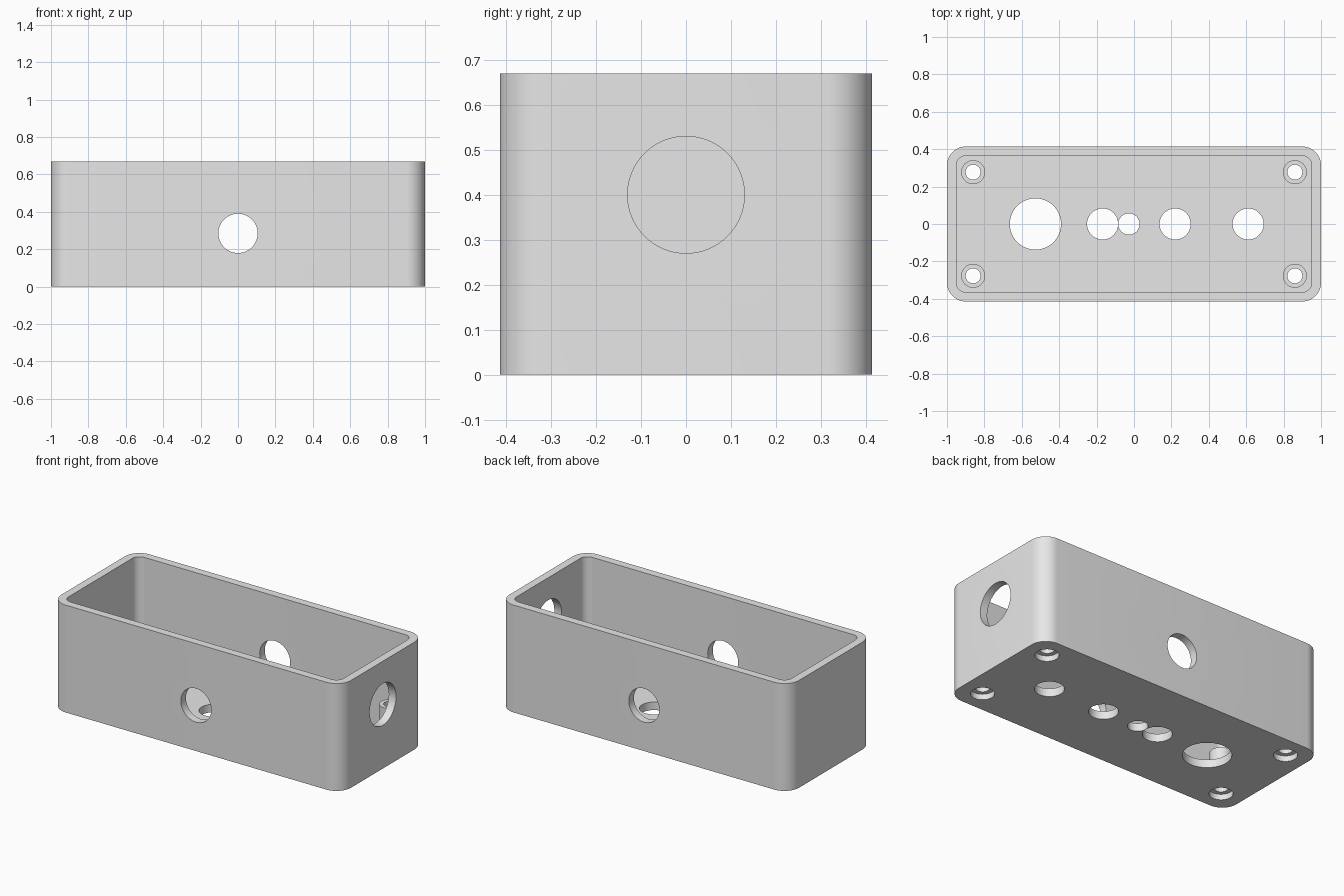
import bpy
import bmesh
import math
from mathutils import Matrix, Vector

cube = bpy.data.objects.get("Cube")
if cube:
    bpy.data.objects.remove(cube, do_unlink=True)

HALF_X, HALF_Y, HEIGHT = 1.0, 0.414, 0.67
WALL, FLOOR = 0.05, 0.05
POST_X, POST_Y = 0.86, 0.277

grey = bpy.data.materials.new("plain grey")
grey.use_nodes = True
grey.diffuse_color = (0.8, 0.8, 0.8, 1)
grey.node_tree.nodes["Principled BSDF"].inputs["Base Color"].default_value = grey.diffuse_color


def finish(name, bm):
    bmesh.ops.recalc_face_normals(bm, faces=bm.faces)
    mesh = bpy.data.meshes.new(name)
    bm.to_mesh(mesh)
    bm.free()
    mesh.materials.append(grey)
    obj = bpy.data.objects.new(name, mesh)
    bpy.context.collection.objects.link(obj)
    return obj


def rounded_block(name, hx, hy, radius, z0, z1, steps=12):
    """Upright block with rounded vertical corners."""
    bm = bmesh.new()
    ring = []
    for quarter, (sx, sy) in enumerate([(1, 1), (-1, 1), (-1, -1), (1, -1)]):
        for i in range(steps + 1):
            a = math.pi / 2 * (quarter + i / steps)
            ring.append(bm.verts.new((sx * (hx - radius) + radius * math.cos(a),
                                      sy * (hy - radius) + radius * math.sin(a), z0)))
    base = bm.faces.new(ring)
    top = bmesh.ops.extrude_face_region(bm, geom=[base])["geom"]
    bmesh.ops.translate(bm, vec=(0, 0, z1 - z0),
                        verts=[v for v in top if isinstance(v, bmesh.types.BMVert)])
    return finish(name, bm)


def cylinder(name, radius, start, end):
    """Cylinder between two points."""
    start, end = Vector(start), Vector(end)
    axis = end - start
    turn = axis.to_track_quat('Z', 'Y').to_matrix().to_4x4()
    bm = bmesh.new()
    bmesh.ops.create_cone(bm, cap_ends=True, segments=64, radius1=radius, radius2=radius,
                          depth=axis.length,
                          matrix=Matrix.Translation((start + end) / 2) @ turn)
    return finish(name, bm)


def combine(target, tool, operation):
    """Apply a boolean and discard the tool."""
    tool.hide_render = True
    mod = target.modifiers.new(operation.lower(), 'BOOLEAN')
    mod.operation, mod.solver, mod.object = operation, 'EXACT', tool
    bpy.context.view_layer.update()
    result = bpy.data.meshes.new_from_object(
        target.evaluated_get(bpy.context.evaluated_depsgraph_get()))
    target.modifiers.clear()
    target.data = result
    bpy.data.objects.remove(tool, do_unlink=True)


# Open-topped shell
enclosure = rounded_block("enclosure", HALF_X, HALF_Y, 0.1, 0, HEIGHT)
combine(enclosure, rounded_block("cavity", HALF_X - WALL, HALF_Y - WALL, 0.05,
                                 FLOOR, HEIGHT + 0.1), 'DIFFERENCE')

# Corner screw posts with through holes and recesses underneath
for x in (-POST_X, POST_X):
    for y in (-POST_Y, POST_Y):
        combine(enclosure, cylinder("post", 0.064, (x, y, 0.045), (x, y, 0.26)), 'UNION')
        combine(enclosure, cylinder("screw_hole", 0.04, (x, y, -0.1), (x, y, 0.4)), 'DIFFERENCE')
        combine(enclosure, cylinder("screw_recess", 0.067, (x, y, -0.1), (x, y, 0.035)), 'DIFFERENCE')

# Row of holes in the floor
for x, radius in ((-0.527, 0.137), (-0.168, 0.083), (-0.027, 0.057), (0.22, 0.083), (0.61, 0.083)):
    combine(enclosure, cylinder("floor_hole", radius, (x, 0, -0.1), (x, 0, 0.2)), 'DIFFERENCE')

# Front and back wall holes, and the single end hole
combine(enclosure, cylinder("side_holes", 0.105, (0, -1, 0.285), (0, 1, 0.285)), 'DIFFERENCE')
combine(enclosure, cylinder("end_hole", 0.13, (0.9, 0, 0.4), (1.1, 0, 0.4)), 'DIFFERENCE')

# Smooth rounded walls, crisp rims
bpy.ops.object.select_all(action='DESELECT')
enclosure.select_set(True)
bpy.context.view_layer.objects.active = enclosure
bpy.ops.object.shade_smooth_by_angle(angle=math.radians(30))
